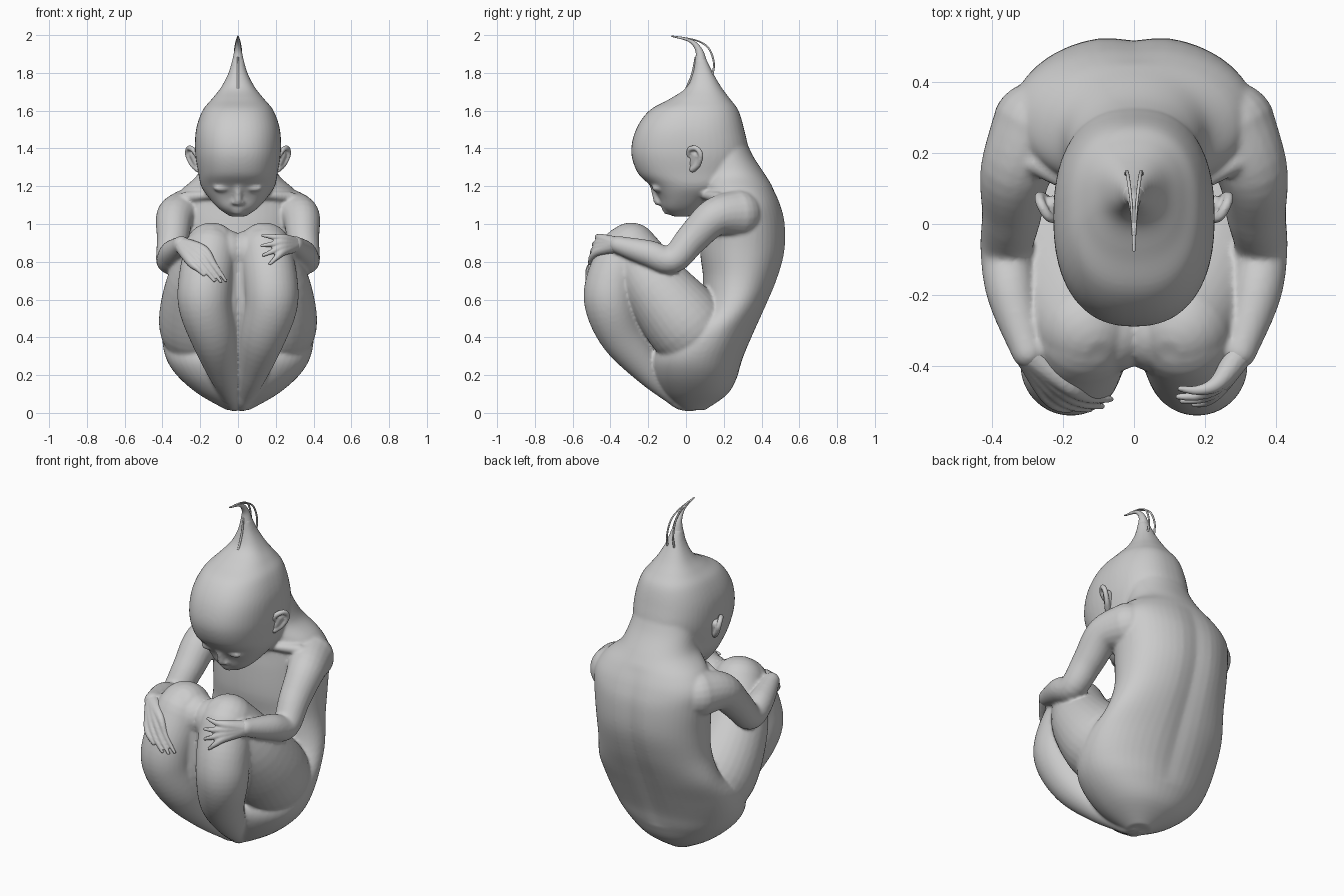
import bpy, bmesh, math
from mathutils import Vector

if "Cube" in bpy.data.objects:
    bpy.data.objects.remove(bpy.data.objects["Cube"])

skin = bpy.data.materials.new("soft grey")
skin.use_nodes = True
GREY = (0.6, 0.6, 0.6, 1)
skin.diffuse_color = GREY
skin.node_tree.nodes["Principled BSDF"].inputs["Base Color"].default_value = GREY


def spline(rows, steps):
    """Smooth curve through rows of equal length."""
    out = []
    last = len(rows) - 1
    for i in range(last):
        a, b, c, d = (rows[min(max(k, 0), last)] for k in (i - 1, i, i + 1, i + 2))
        for s in range(steps):
            t = s / steps
            out.append([q + t * ((r - p) / 2 + t * (p - 2.5 * q + 2 * r - e / 2
                        + t * (1.5 * (q - r) + (e - p) / 2)))
                        for p, q, r, e in zip(a, b, c, d)])
    return out + [list(rows[-1])]


def skin_rings(bm, rings):
    loops = [[bm.verts.new(p) for p in ring] for ring in rings]
    n = len(loops[0])
    for lo, hi in zip(loops, loops[1:]):
        for k in range(n):
            bm.faces.new((lo[k], lo[(k + 1) % n], hi[(k + 1) % n], hi[k]))
    bm.faces.new(loops[0][::-1])
    bm.faces.new(loops[-1])


def stack(bm, rows, power=2.0, sides=48, steps=5):
    """Level slices given as height, front, back and half width."""
    def bend(v):
        return math.copysign(abs(v) ** (2 / power), v)
    rings = []
    for z, front, back, wide in spline(rows, steps):
        ring = []
        for k in range(sides):
            a = math.tau * k / sides
            ring.append((wide * bend(math.cos(a)),
                         (front + back) / 2 + (back - front) / 2 * bend(math.sin(a)), z))
        rings.append(ring)
    skin_rings(bm, rings)


def limb(bm, rows, side=1, sides=20, steps=6):
    """Round limb through x, y, z, radius with domed ends."""
    pts = [(Vector((p[0] * side, p[1], p[2])), max(p[3], 0.002)) for p in spline(rows, steps)]
    tans = []
    for i in range(len(pts)):
        tans.append((pts[min(i + 1, len(pts) - 1)][0] - pts[max(i - 1, 0)][0]).normalized())
    u = tans[0].orthogonal().normalized()
    rings = []

    def ring(c, r, t):
        w = t.cross(u)
        rings.append([c + r * (math.cos(a) * u + math.sin(a) * w)
                      for a in (math.tau * k / sides for k in range(sides))])
    dome = [math.pi / 2 * k / 6 for k in range(1, 6)]
    for i, ((c, r), t) in enumerate(zip(pts, tans)):
        u = (u - t * u.dot(t)).normalized()
        if i == 0:
            for a in reversed(dome):
                ring(c - t * r * math.sin(a), r * math.cos(a), t)
        ring(c, r, t)
        if i == len(pts) - 1:
            for a in dome:
                ring(c + t * r * math.sin(a), r * math.cos(a), t)
    skin_rings(bm, rings)


def blob(bm, centre, size):
    ball = bmesh.ops.create_uvsphere(bm, u_segments=20, v_segments=12, radius=1)["verts"]
    bmesh.ops.scale(bm, vec=size, verts=ball)
    bmesh.ops.translate(bm, vec=centre, verts=ball)


def finish(bm, name, voxel=0, smooth=0):
    """Turn a mesh into an object, fusing its pieces when asked."""
    bmesh.ops.recalc_face_normals(bm, faces=bm.faces)
    mesh = bpy.data.meshes.new(name)
    bm.to_mesh(mesh)
    bm.free()
    mesh.materials.append(skin)
    ob = bpy.data.objects.new(name, mesh)
    bpy.context.collection.objects.link(ob)
    bpy.ops.object.select_all(action="DESELECT")
    ob.select_set(True)
    bpy.context.view_layer.objects.active = ob
    if voxel:
        fuse = ob.modifiers.new("fuse", "REMESH")
        fuse.mode = "VOXEL"
        fuse.voxel_size = voxel
        soft = ob.modifiers.new("soften", "SMOOTH")
        soft.iterations = smooth
        for m in ("fuse", "soften"):
            bpy.ops.object.modifier_apply(modifier=m)
    bpy.ops.object.shade_smooth()


# Torso with hips, neck and spine groove
bm = bmesh.new()
stack(bm, [(.015, -.02, .1, .06), (.1, -.12, .22, .21), (.2, -.18, .275, .325),
           (.3, -.19, .31, .385), (.42, -.12, .362, .4), (.55, .06, .42, .37),
           (.7, .09, .485, .335), (.85, .075, .528, .33), (1, .08, .53, .34),
           (1.1, .09, .505, .345), (1.18, .09, .468, .3), (1.26, .07, .42, .215),
           (1.36, .06, .355, .185), (1.46, .06, .31, .165)], 2.15)
for v in bm.verts:
    if v.co.y > .2 and .2 < v.co.z < 1.2:
        fade = math.sin(math.pi * (v.co.z - .2)) ** .5
        v.co.y -= .018 * fade * math.exp(-(v.co.x / .06) ** 2)

for s in (1, -1):
    # Arms and collar bones
    limb(bm, [(.275, .275, 1.055, .128), (.333, .15, 1.035, .102), (.345, .03, .92, .085),
              (.36, -.075, .81, .074), (.345, -.2, .845, .07), (.3, -.36, .89, .047)], s)
    limb(bm, [(.04, .1, 1.12, .015), (.15, .1, 1.15, .02), (.28, .17, 1.14, .03)], s)
    # Folded legs, knees touching
    limb(bm, [(.16, .1, .36, .18), (.205, .0, .47, .213), (.205, -.16, .67, .178),
              (.14, -.29, .865, .143)], s, 32)
    limb(bm, [(.145, -.315, .85, .142), (.172, -.385, .7, .143), (.175, -.395, .57, .14),
              (.13, -.33, .4, .12), (.08, -.19, .22, .082), (.04, -.07, .095, .05)], s, 32)
    limb(bm, [(.045, -.1, .12, .05), (.025, -.03, .058, .042), (.02, .03, .04, .032)], s)
    # Inner thigh and calf pressed together
    limb(bm, [(.07, -.02, .45, .12), (.07, -.17, .66, .12), (.065, -.3, .85, .12)], s)
    limb(bm, [(.065, -.3, .8, .11), (.07, -.3, .55, .11), (.06, -.22, .35, .1)], s)

# Head drawn up into a point, with closed eyes, nose and mouth
stack(bm, [(1.04, -.07, .02, .04), (1.08, -.12, .08, .1), (1.14, -.145, .15, .155),
           (1.2, -.185, .25, .195), (1.27, -.255, .3, .21), (1.38, -.29, .33, .227),
           (1.5, -.265, .308, .222), (1.6, -.195, .278, .188), (1.66, -.09, .235, .14),
           (1.72, .0, .19, .092), (1.8, .037, .143, .05), (1.88, .05, .105, .028)], 2.35)
limb(bm, [(0, -.175, 1.2, .016), (0, -.15, 1.12, .022)])
blob(bm, (0, -.1, 1.082), (.045, .03, .012))
blob(bm, (0, -.09, 1.062), (.038, .03, .012))
for s in (1, -1):
    blob(bm, (s * .085, -.145, 1.19), (.045, .036, .022))
    blob(bm, (s * .02, -.14, 1.113), (.015, .018, .013))
finish(bm, "body", .0095, 5)

# Crown tip
bm = bmesh.new()
limb(bm, [(0, .08, 1.85, .034), (0, .068, 1.92, .019), (0, .02, 1.972, .01),
          (0, -.075, 1.994, .004)])
finish(bm, "crown_tip")

# Ears: curled rim around a hollow plate
for s, side in ((1, "left"), (-1, "right")):
    bm = bmesh.new()
    limb(bm, [(.215, .015, 1.36, .013), (.24, .02, 1.395, .014), (.262, .055, 1.4, .014),
              (.266, .078, 1.365, .014), (.242, .065, 1.315, .014), (.21, .035, 1.29, .018)], s)
    limb(bm, [(.21, .045, 1.32, .026), (.23, .055, 1.365, .026)], s)
    finish(bm, side + "_ear", .006, 2)

# Hands: fingers running from the wrist, fused at the palm
HANDS = {
    "left": (1, (.3, -.36, .89), (.24, -.445, .89),
             [(.13, -.465, .94), (.125, -.488, .885), (.135, -.5, .835), (.17, -.51, .79)]),
    "right": (-1, (.3, -.36, .89), (.215, -.46, .83),
              [(.065, -.495, .7), (.09, -.515, .695), (.125, -.525, .7), (.18, -.525, .73)]),
}
for side, (s, wrist, palm, tips) in HANDS.items():
    bm = bmesh.new()
    for k, tip in enumerate(tips):
        fan = (k - 1.5) * .022
        if s > 0:
            knuckle = (palm[0], palm[1] - .006 * k, palm[2] - fan)
        else:
            knuckle = (palm[0] + fan, palm[1] - .006 * k, palm[2] - fan)
        mid = [(a + b) / 2 for a, b in zip(knuckle, tip)]
        mid[1] -= .014
        limb(bm, [(*wrist, .043), (*knuckle, .025), (*mid, .015), (*tip, .009)], s, 12)
    finish(bm, side + "_hand", .006, 2)

# Loose strands at the crown
for s, side in ((1, "left"), (-1, "right")):
    bm = bmesh.new()
    limb(bm, [(.022, .135, 1.77, .006), (.02, .148, 1.85, .005), (.015, .12, 1.93, .005),
              (.008, .06, 1.97, .004), (.003, -.03, 1.99, .003)], s, 8)
    finish(bm, side + "_strand")
bm = bmesh.new()
limb(bm, [(0, -.015, 1.68, .006), (0, .012, 1.74, .006), (0, .035, 1.8, .006),
          (0, .05, 1.88, .005)], 1, 8)
finish(bm, "front_strand")
